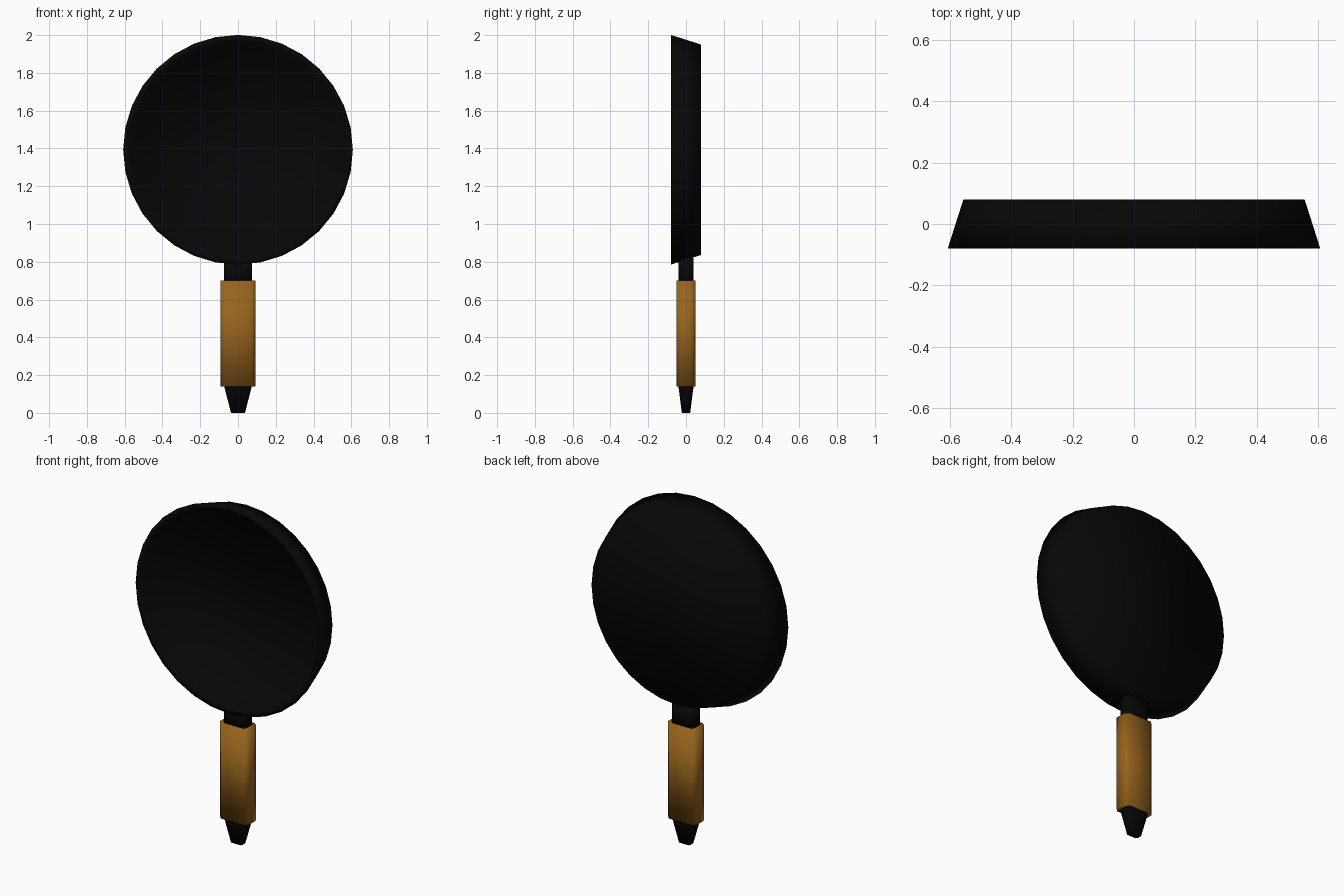
import bpy, bmesh
from math import sin, cos, pi

if "Cube" in bpy.data.objects:
    bpy.data.objects.remove(bpy.data.objects["Cube"])


def material(name, rgb):
    m = bpy.data.materials.new(name)
    m.diffuse_color = (*rgb, 1)
    m.use_nodes = True
    m.node_tree.nodes["Principled BSDF"].inputs["Base Color"].default_value = m.diffuse_color
    return m


iron = material("black_iron", (0.002, 0.002, 0.002))
wood = material("wood", (0.31, 0.128, 0.012))


def loft(name, rings, mat):
    """Skin a stack of equal-sized point rings, cap both ends, shade smooth."""
    bm = bmesh.new()
    loops = [[bm.verts.new(p) for p in ring] for ring in rings]
    n = len(loops[0])
    for a, b in zip(loops, loops[1:]):
        for i in range(n):
            j = (i + 1) % n
            bm.faces.new((a[i], a[j], b[j], b[i]))
    bm.faces.new(loops[0])
    bm.faces.new(loops[-1])
    bmesh.ops.recalc_face_normals(bm, faces=bm.faces)
    for f in bm.faces:
        f.smooth = True
    mesh = bpy.data.meshes.new(name)
    bm.to_mesh(mesh)
    bm.free()
    mesh.materials.append(mat)
    ob = bpy.data.objects.new(name, mesh)
    bpy.context.collection.objects.link(ob)
    return ob


def circle(r, y, zc=1.393, n=32):
    return [(r * cos(2 * pi * i / n), y, zc + r * sin(2 * pi * i / n)) for i in range(n)]


def chamfered(w, d, c, z):
    """Rectangle with cut corners; w and d are half sizes."""
    return [(w, -d + c, z), (w, d - c, z), (w - c, d, z), (-w + c, d, z),
            (-w, d - c, z), (-w, -d + c, z), (-w + c, -d, z), (w - c, -d, z)]


# Shallow dish: outer base, outer rim, inner rim, inner floor
loft("pan_dish", [circle(0.557, 0.08), circle(0.608, -0.08),
                  circle(0.578, -0.08), circle(0.545, 0.02)], iron)

# Neck joining the dish to the grip
loft("neck", [chamfered(0.073, 0.04, 0.014, z) for z in (0.68, 0.82)], iron)

# Wooden grip
loft("grip", [chamfered(0.0925, 0.051, 0.018, z) for z in (0.14, 0.70)], wood)

# Tapered end of the handle
loft("end_cap", [chamfered(0.037, 0.022, 0.008, 0),
                 chamfered(0.073, 0.04, 0.014, 0.14),
                 chamfered(0.073, 0.04, 0.014, 0.16)], iron)
